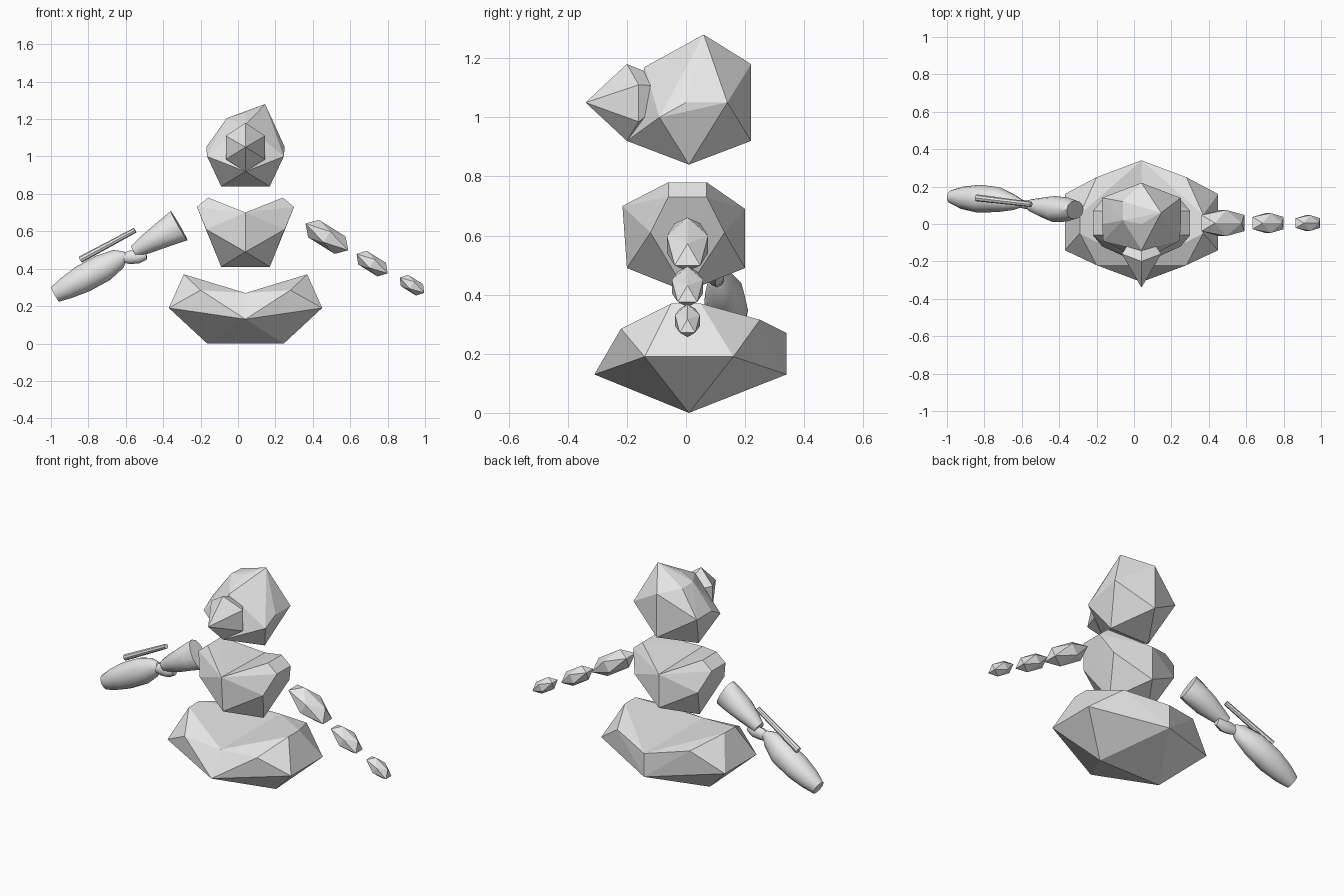
import bpy, bmesh, math
from mathutils import Vector, Matrix

if "Cube" in bpy.data.objects:
    bpy.data.objects.remove(bpy.data.objects["Cube"])

CX = 0.04  # symmetry line of the body
grey = bpy.data.materials.new("light_grey")
grey.diffuse_color = (0.8, 0.8, 0.8, 1)
grey.use_nodes = True
grey.node_tree.nodes["Principled BSDF"].inputs["Base Color"].default_value = grey.diffuse_color


def finish(bm, name, smooth=False):
    bmesh.ops.recalc_face_normals(bm, faces=bm.faces)
    me = bpy.data.meshes.new(name)
    bm.to_mesh(me)
    bm.free()
    ob = bpy.data.objects.new(name, me)
    bpy.context.collection.objects.link(ob)
    me.materials.append(grey)
    if smooth:
        bpy.ops.object.select_all(action='DESELECT')
        ob.select_set(True)
        bpy.context.view_layer.objects.active = ob
        bpy.ops.object.shade_smooth_by_angle(angle=math.radians(40))
    return ob


def hull(name, pts, half=False):
    """Faceted lump; half lumps are opened on the centre plane and mirrored."""
    bm = bmesh.new()
    for p in pts:
        bm.verts.new(p)
    r = bmesh.ops.convex_hull(bm, input=bm.verts[:])
    inner = {g for g in r["geom_interior"] if isinstance(g, bmesh.types.BMVert)}
    bmesh.ops.delete(bm, geom=list(inner), context='VERTS')
    if half:
        mid = [f for f in bm.faces if all(abs(v.co.x) < 1e-4 for v in f.verts)]
        bmesh.ops.delete(bm, geom=mid, context='FACES')
    ob = finish(bm, name)
    ob.location.x = CX
    if half:
        m = ob.modifiers.new("Mirror", 'MIRROR')
        m.use_clip = True
    return ob


def both(x, y, z):
    return [(x, y, z), (-x, y, z)]


def gem(name, loc, size, tilt):
    """Stretched twenty-sided stone."""
    a = 0.618
    pts = []
    for s in (1, -1):
        for t in (a, -a):
            pts += [(t, 0, s), (0, s, t), (s, t, 0)]
    bm = bmesh.new()
    for p in pts:
        bm.verts.new([c * d for c, d in zip(p, size)])
    bmesh.ops.convex_hull(bm, input=bm.verts[:])
    bm.transform(Matrix.Translation(loc) @ Matrix.Rotation(tilt, 4, 'Y'))
    return finish(bm, name)


def limb(name, rings, sides=12):
    """Lofted limb; each ring is x, y, z, radius across, radius in depth."""
    bm = bmesh.new()
    axis = (Vector(rings[-1][:3]) - Vector(rings[0][:3])).normalized()
    depth = Vector((0, 1, 0))
    depth = (depth - axis * depth.dot(axis)).normalized()
    up = axis.cross(depth)
    loops = []
    for x, y, z, ru, rd in rings:
        c = Vector((x, y, z))
        ang = [2 * math.pi * i / sides for i in range(sides)]
        loops.append([bm.verts.new(c + up * ru * math.cos(t) + depth * rd * math.sin(t)) for t in ang])
    for l0, l1 in zip(loops, loops[1:]):
        for i in range(sides):
            j = (i + 1) % sides
            bm.faces.new((l0[i], l0[j], l1[j], l1[i]))
    bm.faces.new(loops[0])
    bm.faces.new(loops[-1])
    return finish(bm, name, True)


# Lower body with a valley across the top
hull("lower_body", [
    (0, -.31, .13), (0, .34, .13), (0, .34, .27), (0, -.22, .27), (0, .01, 0), (.205, .01, 0),
    (.41, -.14, .19), (.41, .16, .19), (.33, -.05, .37), (.33, .05, .37),
    (.24, .25, .315), (.24, -.22, .285)], True)

# Torso with a valley across the top
hull("torso", [
    (0, -.20, .49), (0, .20, .49), (0, -.215, .70), (0, .20, .69), (0, 0, .41), (.13, 0, .41),
    (.21, -.12, .61), (.21, .13, .61), (.26, -.06, .73), (.26, .07, .73),
    (.20, -.06, .78), (.20, .07, .78)], True)

# Head with an uneven crown
hull("head", both(.13, .01, .84) + both(.21, .14, 1.05) + both(.21, 0, 1.05) + both(.205, -.09, 1.0) + [
    (0, .22, .92), (0, .22, 1.18), (0, -.2, .92), (0, -.14, 1.17),
    (.105, .06, 1.28), (0, 0, 1.235), (-.10, .02, 1.205), (-.10, .12, 1.20)])

# Pointed snout
hull("snout", both(.105, -.16, 1.11) + both(.105, -.16, .985) + [
    (0, -.34, 1.05), (0, -.2, .92), (0, -.2, 1.18), (0, 0, 1.10)])

# Arm made of three shrinking stones
gem("upper_arm_stone", (.475, .005, .57), (.135, .07, .055), math.radians(32))
gem("middle_arm_stone", (.717, .005, .427), (.098, .053, .043), math.radians(32))
gem("end_arm_stone", (.93, .005, .312), (.077, .042, .036), math.radians(32))

# Opposite arm: smooth upper arm, elbow, forearm and thin rod
limb("upper_arm", [
    (-.315, .075, .63, .09, .05), (-.36, .077, .605, .08, .065), (-.43, .08, .565, .065, .07),
    (-.50, .09, .525, .05, .05), (-.555, .10, .492, .034, .032)])
limb("elbow", [
    (-.49, .10, .475, .025, .02), (-.53, .10, .465, .036, .03),
    (-.58, .105, .46, .036, .025), (-.62, .11, .455, .022, .02)], 10)
limb("forearm", [
    (-.60, .11, .475, .02, .02), (-.64, .115, .452, .055, .04), (-.72, .13, .405, .075, .066),
    (-.83, .135, .345, .075, .075), (-.92, .14, .295, .06, .06), (-.979, .145, .262, .044, .035)])
limb("rod", [(-.843, .14, .448, .018, .018), (-.55, .105, .606, .014, .014)], 8)
